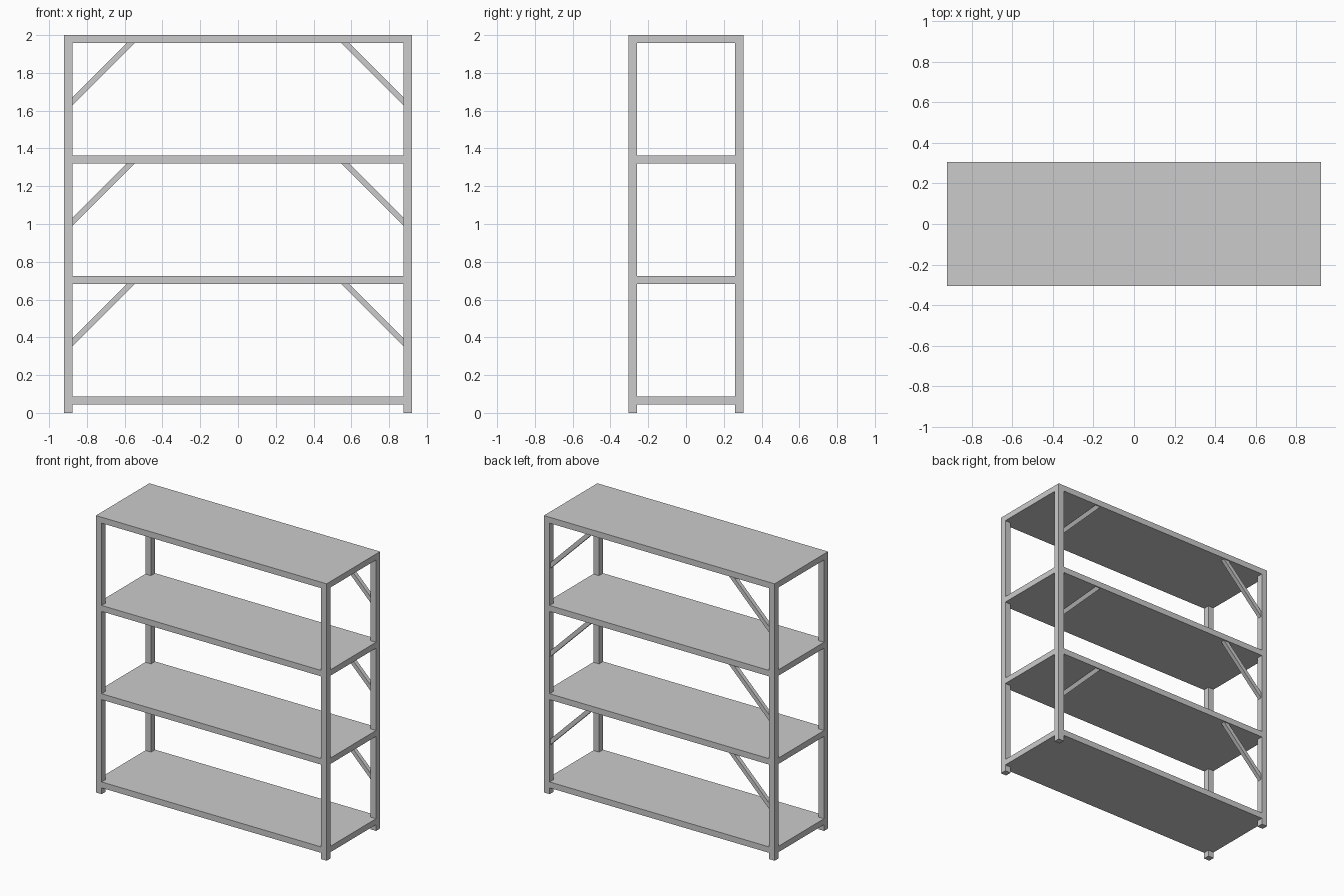
import bpy, bmesh
from mathutils import Vector

if "Cube" in bpy.data.objects:
    bpy.data.objects.remove(bpy.data.objects["Cube"])

X, Y, H = 0.922, 0.305, 2.0     # half width, half depth, height
P = 0.046                       # post thickness
T = 0.043                       # shelf thickness


def prism(name, points, extrude):
    """Extrude a flat outline of 3D points along a vector."""
    bm = bmesh.new()
    face = bm.faces.new([bm.verts.new(p) for p in points])
    res = bmesh.ops.extrude_face_region(bm, geom=[face])
    verts = [g for g in res["geom"] if isinstance(g, bmesh.types.BMVert)]
    bmesh.ops.translate(bm, verts=verts, vec=Vector(extrude))
    bmesh.ops.recalc_face_normals(bm, faces=bm.faces)
    mesh = bpy.data.meshes.new(name)
    bm.to_mesh(mesh)
    bm.free()
    obj = bpy.data.objects.new(name, mesh)
    bpy.context.collection.objects.link(obj)
    return obj


# Corner posts
xi, yi = X - P, Y - P
for sx, side in ((-1, "left"), (1, "right")):
    for sy, end in ((-1, "front"), (1, "back")):
        prism(f"{end}_{side}_post",
              [(sx * a, sy * b, 0) for a, b in ((xi, yi), (X, yi), (X, Y), (xi, Y))],
              (0, 0, H))

# Shelves, notched at the corners to fit flush around the posts
outline = [(xi, -Y), (xi, -yi), (X, -yi), (X, yi), (xi, yi), (xi, Y),
           (-xi, Y), (-xi, yi), (-X, yi), (-X, -yi), (-xi, -yi), (-xi, -Y)]
shelf_bottoms = [0.045 + i * (H - T - 0.045) / 3 for i in range(4)]
for i, z in enumerate(shelf_bottoms):
    prism(f"shelf_{i + 1}", [(x, y, z) for x, y in outline], (0, 0, T))

# Diagonal braces between the back posts and the upper three shelves
B = 0.03                        # brace depth
y0 = Y - P / 2 - B / 2
for i, z in enumerate(shelf_bottoms[1:]):
    for s, side in ((-1, "left"), (1, "right")):
        prism(f"{side}_brace_{i + 1}",
              [(s * xi, y0, z - 0.329), (s * xi, y0, z - 0.287),
               (s * (xi - 0.287), y0, z), (s * (xi - 0.329), y0, z)],
              (0, B, 0))
